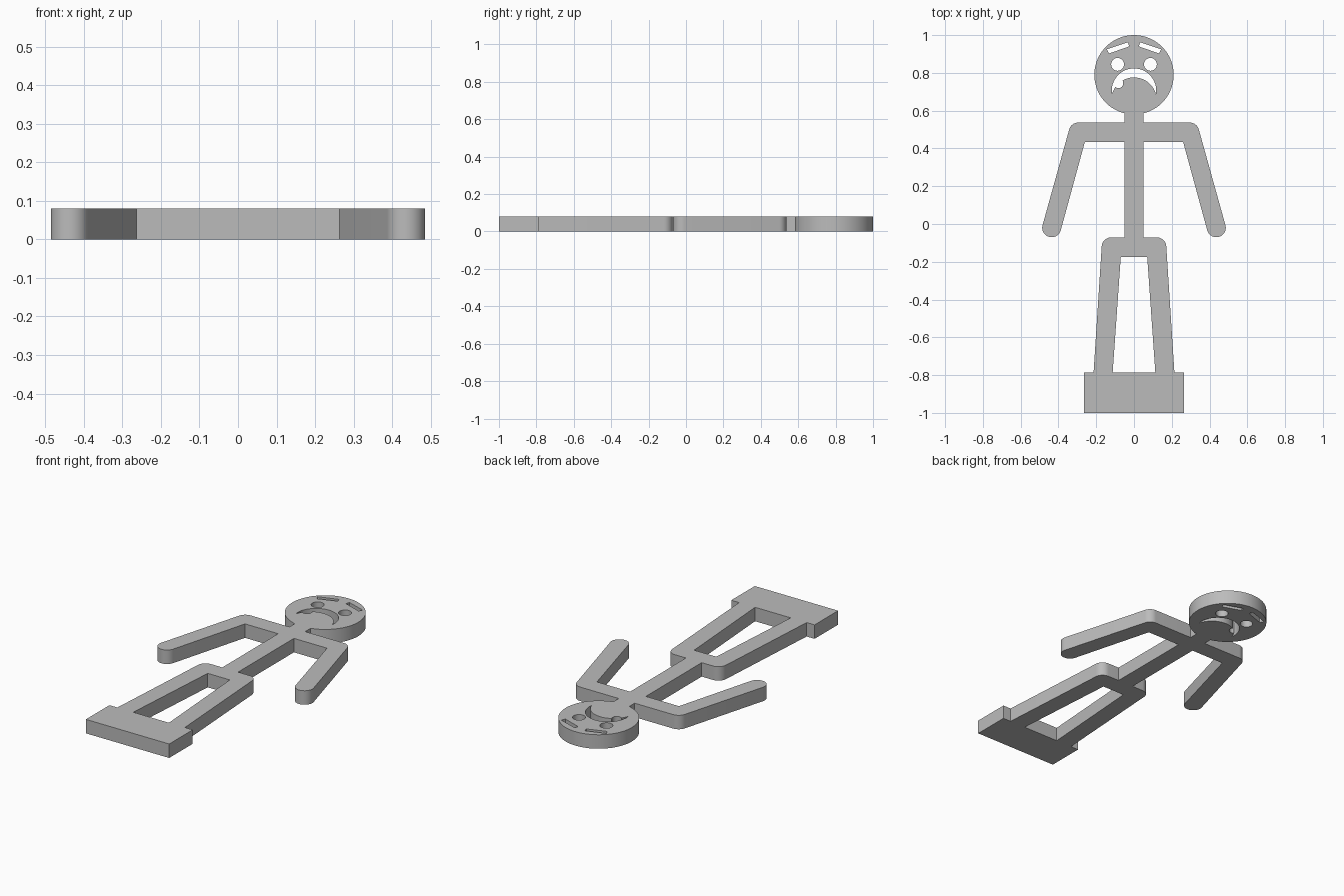
import bpy, bmesh
from math import radians, cos, sin

cube = bpy.data.objects.get("Cube")
if cube:
    bpy.data.objects.remove(cube, do_unlink=True)

THICK = 0.08


def arc(cx, cy, r, start, end, n=12):
    """Points along an arc, angles in degrees."""
    angles = [radians(start + (end - start) * i / n) for i in range(n + 1)]
    return [(cx + r * cos(a), cy + r * sin(a)) for a in angles]


def mirrored(points):
    """Close a half outline across x = 0."""
    return points + [(-x, y) for x, y in reversed(points) if abs(x) > 1e-5]


# Left half of the outline, from the crown of the head to the base
outline = mirrored(
    arc(0, 0.79, 0.21, 90, -76.2, 40)             # head
    + [(0.05, 0.537)]                             # neck
    + arc(0.295, 0.487, 0.05, 90, 15.5)           # shoulder
    + arc(0.436, -0.02, 0.05, 15.5, -164.5, 20)   # hand
    + [(0.26, 0.435), (0.05, 0.435), (0.05, -0.071)]
    + arc(0.121, -0.121, 0.05, 90, 4)             # hip
    + [(0.214, -0.787), (0.264, -0.787), (0.264, -1)])

# Openings: gap between legs, mouth with a drop at its corner, eyes, brows
leg_gap = mirrored([(0.07, -0.174), (0.113, -0.787)])
mouth = (arc(0, 0.706, 0.1176, -9.3, 189.3, 36)
         + arc(0, 0.656, 0.12, 165, 146, 4)
         + arc(-0.083, 0.745, 0.026, 229, 397, 14)
         + arc(0, 0.656, 0.12, 120, 15, 20))
eye = arc(0.087, 0.845, 0.034, 0, 345, 23)
brow = [(0.143, 0.925), (0.032, 0.962), (0.026, 0.94), (0.132, 0.903)]
openings = [leg_gap, mouth]
for shape in (eye, brow):
    openings += [shape, [(-x, y) for x, y in shape]]

# Flat curve with holes, extruded to a plate
curve = bpy.data.curves.new("figure_profile", "CURVE")
curve.dimensions = "2D"
curve.fill_mode = "BOTH"
curve.extrude = THICK / 2
for contour in [outline] + openings:
    spline = curve.splines.new("POLY")
    spline.points.add(len(contour) - 1)
    for point, (x, y) in zip(spline.points, contour):
        point.co = (x, y, 0, 1)
    spline.use_cyclic_u = True
figure = bpy.data.objects.new("figure", curve)
bpy.context.collection.objects.link(figure)

# Turn the plate into one clean solid standing on the ground
bpy.ops.object.select_all(action="DESELECT")
figure.select_set(True)
bpy.context.view_layer.objects.active = figure
bpy.ops.object.convert(target="MESH")
figure = bpy.context.object
figure.name = "figure"
bm = bmesh.new()
bm.from_mesh(figure.data)
bmesh.ops.remove_doubles(bm, verts=bm.verts, dist=0.0002)
bmesh.ops.translate(bm, verts=bm.verts, vec=(0, 0, THICK / 2))
bmesh.ops.recalc_face_normals(bm, faces=bm.faces)
bm.to_mesh(figure.data)
bm.free()
bpy.ops.object.shade_smooth_by_angle(angle=radians(30))

# Plain grey
grey = bpy.data.materials.new("plain_grey")
grey.use_nodes = True
colour = (0.5, 0.5, 0.5, 1)
grey.diffuse_color = colour
grey.node_tree.nodes["Principled BSDF"].inputs["Base Color"].default_value = colour
figure.data.materials.clear()
figure.data.materials.append(grey)
